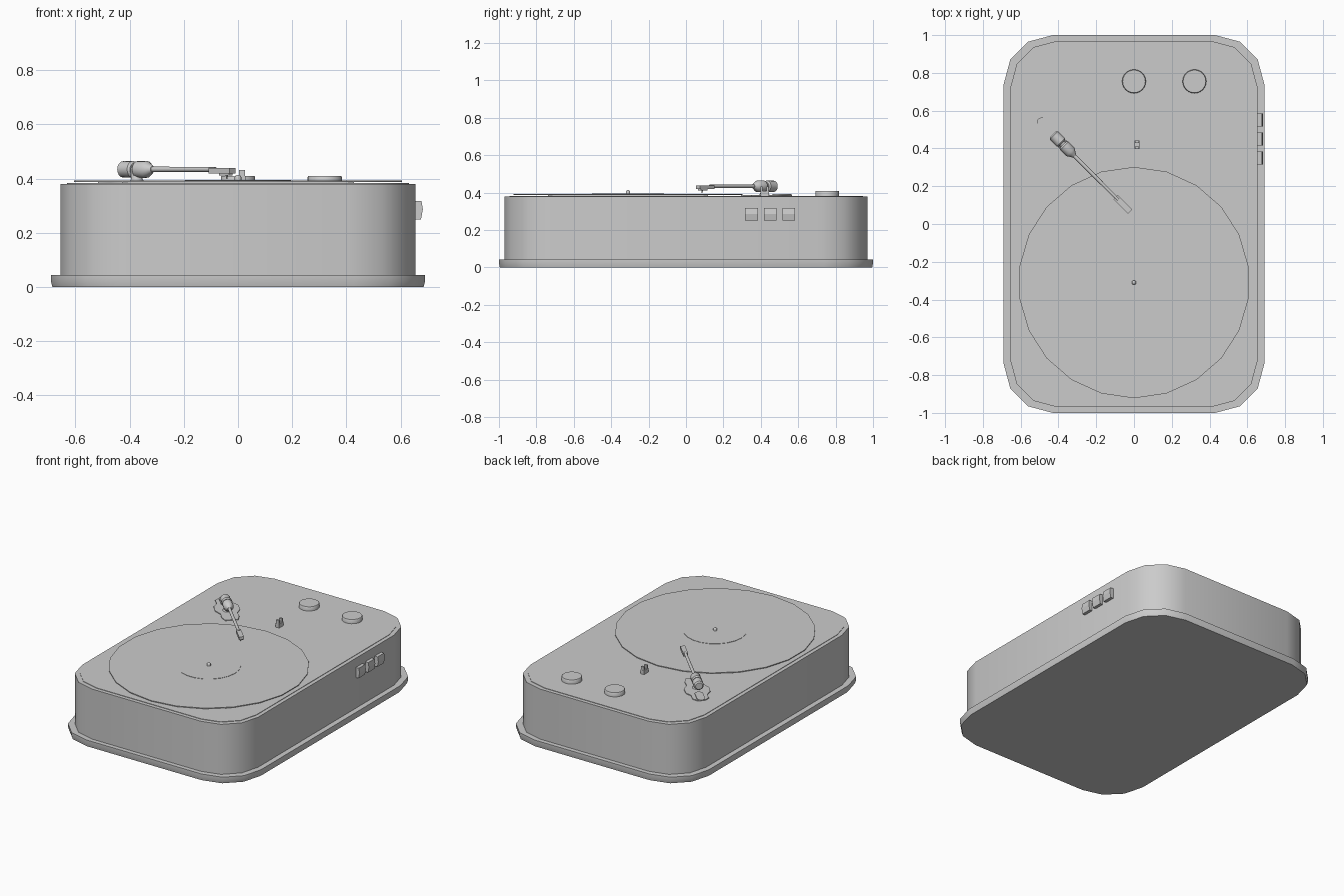
import bpy
import bmesh
from math import cos, sin, pi, radians
from mathutils import Matrix, Vector

if "Cube" in bpy.data.objects:
    bpy.data.objects.remove(bpy.data.objects["Cube"])

grey = bpy.data.materials.new("light_grey")
grey.use_nodes = True
grey.diffuse_color = (0.6, 0.6, 0.6, 1)
grey.node_tree.nodes["Principled BSDF"].inputs["Base Color"].default_value = (0.6, 0.6, 0.6, 1)


def finish(name, bm, smooth=True):
    bmesh.ops.recalc_face_normals(bm, faces=bm.faces)
    mesh = bpy.data.meshes.new(name)
    bm.to_mesh(mesh)
    bm.free()
    obj = bpy.data.objects.new(name, mesh)
    bpy.context.collection.objects.link(obj)
    mesh.materials.append(grey)
    if smooth:
        bpy.ops.object.select_all(action="DESELECT")
        obj.select_set(True)
        bpy.context.view_layer.objects.active = obj
        bpy.ops.object.shade_smooth_by_angle(angle=radians(40))
    return obj


def loft(name, rings, smooth=True):
    """Skin a stack of equal rings and cap both ends."""
    bm = bmesh.new()
    loops = [[bm.verts.new(p) for p in ring] for ring in rings]
    for a, b in zip(loops, loops[1:]):
        for i in range(len(a)):
            j = (i + 1) % len(a)
            bm.faces.new((a[i], a[j], b[j], b[i]))
    bm.faces.new(loops[0][::-1])
    bm.faces.new(loops[-1])
    return finish(name, bm, smooth)


def rounded(hx, hy, r, z, steps=3):
    """Rounded rectangle outline."""
    pts = []
    for q, (sx, sy) in enumerate(((1, 1), (-1, 1), (-1, -1), (1, -1))):
        for k in range(steps + 1):
            a = (q + k / steps) * pi / 2
            pts.append((sx * (hx - r) + r * cos(a), sy * (hy - r) + r * sin(a), z))
    return pts


def lathe(name, profile, start, axis=(0, 0, 1), sides=20, turn=0.0):
    """Revolve (distance, radius) pairs along an axis."""
    frame = Vector(axis).to_track_quat("Z", "Y")
    rings = []
    for d, r in profile:
        rings.append([Vector(start) + frame @ Vector((r * cos(a), r * sin(a), d))
                      for a in (turn + 2 * pi * i / sides for i in range(sides))])
    return loft(name, rings)


def box(name, center, size, spin=0.0):
    bm = bmesh.new()
    m = Matrix.Translation(center) @ Matrix.Rotation(spin, 4, "Z") @ Matrix.Diagonal((*size, 1))
    bmesh.ops.create_cube(bm, size=1, matrix=m)
    return finish(name, bm, False)


# Case: foot plinth, body and top panel
loft("plinth", [rounded(0.685, 0.995, 0.26, 0), rounded(0.69, 1.0, 0.26, 0.022),
                rounded(0.69, 1.0, 0.26, 0.044)])
loft("body", [rounded(0.655, 0.97, 0.25, 0.04), rounded(0.655, 0.97, 0.25, 0.38)])
loft("top_panel", [rounded(0.63, 0.945, 0.24, 0.378), rounded(0.63, 0.945, 0.24, 0.383)])

# Platter, record, label and spindle
cy = -0.31
lathe("platter", [(0, 0.605), (0.008, 0.605)], (0, cy, 0.38), sides=4, turn=pi / 4)
lathe("record", [(0, 0.612), (0.005, 0.612)], (0, cy, 0.388), sides=22, turn=pi / 2)
lathe("record_label", [(0, 0.195), (0.002, 0.195)], (0, cy, 0.393), sides=22)
lathe("spindle", [(0, 0.012), (0.012, 0.012), (0.018, 0.009), (0.021, 0.003)],
      (0, cy, 0.393), sides=10)

# Knobs
for side, x in (("left", 0.32), ("middle", 0.0)):
    lathe(side + "_knob", [(0, 0.063), (0.026, 0.063), (0.03, 0.06)], (x, 0.755, 0.38), sides=24)

# Side push buttons with sloping faces
for i in range(3):
    y = 0.35 + i * 0.1
    rings = [[(0.64, yy, 0.25), (0.675, yy, 0.25), (0.682, yy, 0.286),
              (0.677, yy, 0.318), (0.64, yy, 0.318)] for yy in (y - 0.034, y + 0.034)]
    loft("side_button_%d" % (i + 1), rings, False)

# Arm rest: block with two prongs
box("arm_rest", (0.015, 0.42, 0.395), (0.026, 0.046, 0.03))
for s in (-1, 1):
    box("arm_rest_prong", (0.015, 0.42 + s * 0.016, 0.42), (0.022, 0.012, 0.025))

# Tone arm mounting plate: waisted outline along the arm direction
along = Vector((1, -1, 0)).normalized()
across = Vector((1, 1, 0)).normalized()
middle = Vector((-0.375, 0.425, 0))
half = [(-0.175, 0.025), (-0.15, 0.05), (-0.1, 0.05), (-0.06, 0.075), (0.0, 0.078),
        (0.05, 0.052), (0.1, 0.055), (0.145, 0.04)]
outline = half + [(u, -v) for u, v in reversed(half)]
loft("arm_plate", [[middle + along * u + across * v + Vector((0, 0, z)) for u, v in outline]
                   for z in (0.38, 0.388)])
slot = [(-0.125 + 0.035 * (1 if cos(a) > 0 else -1) + 0.026 * cos(a), 0.026 * sin(a))
        for a in (2 * pi * (i + 0.5) / 12 for i in range(12))]
loft("arm_plate_tab", [[middle + along * u + across * v + Vector((0, 0, z)) for u, v in slot]
                       for z in (0.387, 0.393)])

# Tone arm: post, counterweights, tube, head and needle
tail = Vector((-0.43, 0.475, 0.434))


def at(d, z=0.0):
    return tail + along * d + Vector((0, 0, z))


lathe("arm_post", [(0, 0.03), (0.012, 0.022), (0.05, 0.022)],
      (at(0.08).x, at(0.08).y, 0.385), sides=14)
lathe("counterweight", [(0, 0.022), (0.008, 0.03), (0.06, 0.031), (0.068, 0.024)],
      at(0), along, 16)
lathe("weight_collar", [(0, 0.018), (0.02, 0.018)], at(0.062), along, 14)
lathe("pivot_housing", [(0, 0.024), (0.008, 0.031), (0.055, 0.031), (0.068, 0.022), (0.085, 0.012)],
      at(0.078), along, 16)
lathe("arm_tube", [(0, 0.01), (0.34, 0.009)], at(0.15), along, 12)
box("arm_head", at(0.525, -0.005), (0.11, 0.03, 0.02), -pi / 4)
box("cartridge", at(0.545, -0.016), (0.05, 0.02, 0.012), -pi / 4)
lathe("needle", [(0, 0.006), (0.02, 0.002)], at(0.55, -0.015), (0, 0, -1), 8)
